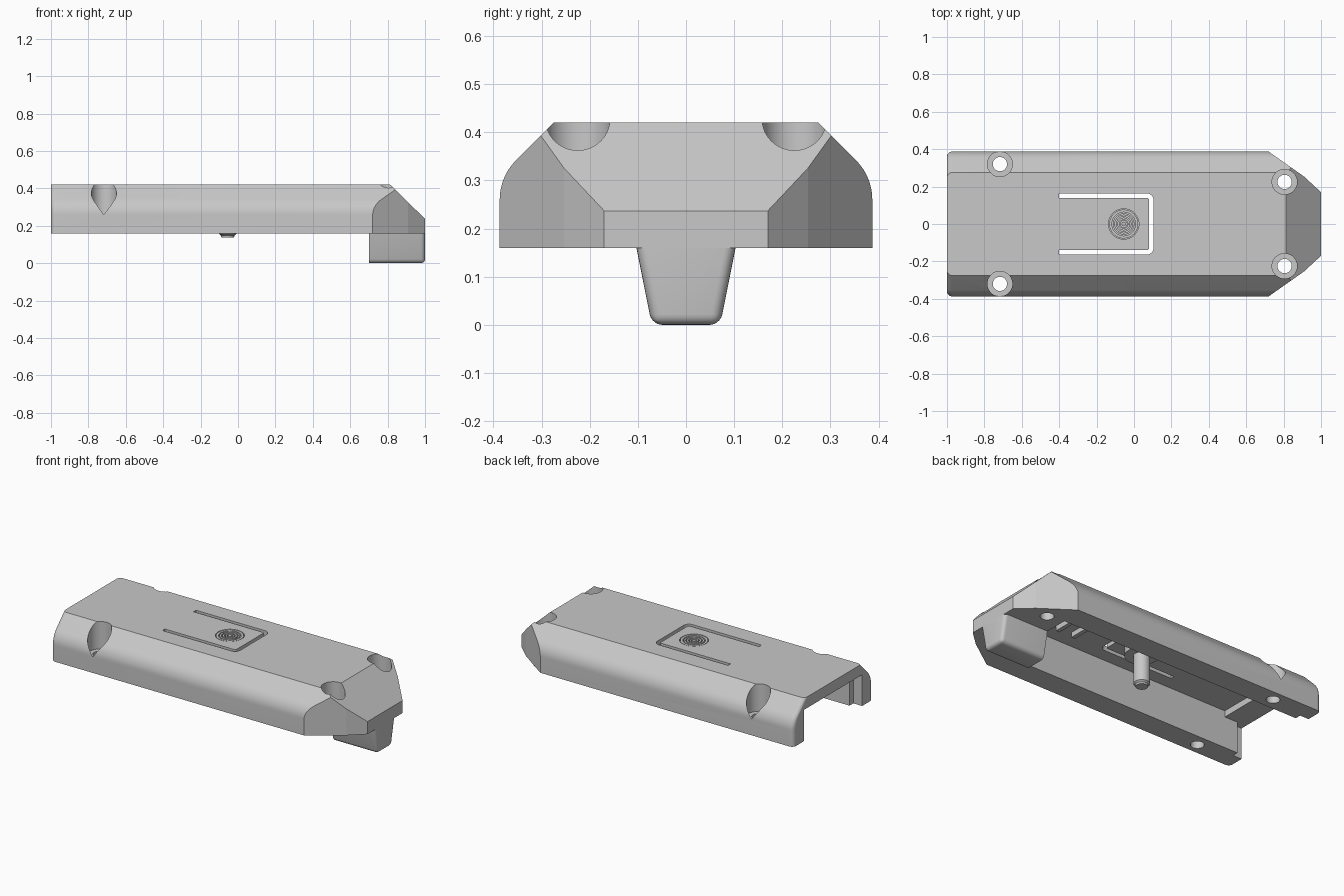
import bpy, bmesh, math
from mathutils import Vector

cube = bpy.data.objects.get("Cube")
if cube:
    bpy.data.objects.remove(cube, do_unlink=True)

grey = bpy.data.materials.new("mid grey plastic")
grey.use_nodes = True
COLOUR = (0.58, 0.58, 0.58, 1)
grey.diffuse_color = COLOUR
grey.node_tree.nodes["Principled BSDF"].inputs["Base Color"].default_value = COLOUR


def finish(name, bm):
    bmesh.ops.recalc_face_normals(bm, faces=bm.faces[:])
    mesh = bpy.data.meshes.new(name)
    bm.to_mesh(mesh)
    bm.free()
    mesh.materials.append(grey)
    obj = bpy.data.objects.new(name, mesh)
    bpy.context.collection.objects.link(obj)
    return obj


def loft(rings):
    """Skin a list of equal-length rings and cap both ends."""
    bm = bmesh.new()
    loops = [[bm.verts.new(p) for p in ring] for ring in rings]
    n = len(loops[0])
    for a, b in zip(loops, loops[1:]):
        for i in range(n):
            j = (i + 1) % n
            bm.faces.new((a[i], a[j], b[j], b[i]))
    bm.faces.new(loops[0])
    bm.faces.new(loops[-1])
    return bm


def box(name, x0, x1, y0, y1, z0, z1):
    ring = [(x0, y0), (x1, y0), (x1, y1), (x0, y1)]
    return finish(name, loft([[(x, y, z) for x, y in ring] for z in (z0, z1)]))


def lathe(name, x, y, profile, steps=64):
    """Revolve (radius, height) points about a vertical axis."""
    turn = [i * math.tau / steps for i in range(steps)]
    rings = [[(x + r * math.cos(t), y + r * math.sin(t), z) for t in turn] for r, z in profile]
    return finish(name, loft(rings))


def boolean(target, tool, mode="DIFFERENCE"):
    tool.hide_render = True
    mod = target.modifiers.new("cut", "BOOLEAN")
    mod.operation, mod.solver, mod.object = mode, "EXACT", tool
    bpy.context.view_layer.objects.active = target
    bpy.ops.object.modifier_apply(modifier=mod.name)
    bpy.data.objects.remove(tool, do_unlink=True)


def smooth(obj, degrees):
    bpy.ops.object.select_all(action="DESELECT")
    obj.select_set(True)
    bpy.context.view_layer.objects.active = obj
    bpy.ops.object.shade_smooth_by_angle(angle=math.radians(degrees))


# Shell: rounded shoulder section, left end corners rounded in plan
BASE, TOP = 0.16, 0.42
R = 0.116
half = [(0.387, BASE)]
for i in range(9):
    t = math.radians(45 * i / 8)
    half.append((0.387 - R * (1 - math.cos(t)), 0.26 + R * math.sin(t)))
half.append((0.275, TOP))


def section(x, inset):
    right = [(x, y - inset, z) for y, z in half]
    return right + [(x, -p[1], p[2]) for p in reversed(right)]


rad = 0.027
sections = []
for i in range(17):
    t = math.pi / 2 * i / 16
    sections.append(section(-1 + rad * (1 - math.cos(t)), rad * (1 - math.sin(t))))
sections.append(section(1, 0))
bm = loft(sections)

# Shell: faceted nose
cuts = [((1, 0, 0.237), (1, 0, 1.02))]
for s in (1, -1):
    cuts += [((0.72, 0.387 * s, 0), (0.134, 0.19 * s, 0)),
             ((1, 0.17 * s, 0), (0.083, 0.09 * s, 0))]
for co, no in cuts:
    bmesh.ops.bisect_plane(bm, geom=bm.verts[:] + bm.edges[:] + bm.faces[:], dist=1e-5,
                           plane_co=co, plane_no=Vector(no).normalized(), clear_outer=True)
    bmesh.ops.holes_fill(bm, edges=[e for e in bm.edges if e.is_boundary], sides=0)
shell = finish("shell", bm)

# Hollow underside: thick rails, a lip across the left end and a wider mouth
cavity = box("cavity", -0.85, 0.7, -0.246, 0.246, 0.1, 0.39)
boolean(cavity, box("under_lip", -0.96, -0.8, -0.246, 0.246, 0.1, 0.352), "UNION")
boolean(cavity, box("mouth", -1.1, -0.94, -0.283, 0.283, 0.1, 0.352), "UNION")
boolean(shell, cavity)

# Counterbored screw holes
for x, y in [(-0.717, 0.32), (0.805, 0.225)]:
    for s in (1, -1):
        bore = [(0.038, 0.1), (0.038, 0.25), (0.067, 0.25), (0.067, 0.5)]
        boolean(shell, lathe("screw_bore", x, y * s, bore))


# U-shaped slot around the flexible tab
def slot_outline(x1, y, r):
    pts = [(-0.4, -y)]
    for cx, cy, start in ((x1 - r, r - y, -90), (x1 - r, y - r, 0)):
        for i in range(7):
            t = math.radians(start + 15 * i)
            pts.append((cx + r * math.cos(t), cy + r * math.sin(t)))
    return pts + [(-0.4, y)]


outline = slot_outline(0.105, 0.163, 0.035) + slot_outline(0.081, 0.139, 0.012)[::-1]
slot = finish("slot", loft([[(x, y, z) for x, y in outline] for z in (0.3, 0.5)]))
boolean(shell, slot)

# Seat for the button
BX = -0.055
boolean(shell, lathe("button_seat", BX, 0, [(0.081, 0.3), (0.081, 0.5)]))
smooth(shell, 6.5)

# Button: ringed cap above, flange and stepped plunger below
cap = [(0.034, 0.138), (0.036, 0.148), (0.046, 0.156), (0.046, 0.33), (0.095, 0.33),
       (0.095, 0.391), (0.081, 0.391), (0.081, 0.404), (0.077, 0.404), (0.077, 0.419)]
for r in (0.06, 0.044, 0.028, 0.014):
    cap += [(r + 0.003, 0.419), (r + 0.003, 0.404), (r - 0.003, 0.404), (r - 0.003, 0.419)]
smooth(lathe("button", BX, 0, cap), 20)

# Stiffening ribs under the roof
for i, x in enumerate((0.31, 0.42)):
    box(f"roof_rib_{i + 1}", x, x + 0.025, -0.13, 0.13, 0.36, 0.395)

# Foot: tapered block with rounded lower edges
corners = [(0.103, BASE), (0.071, 0.0), (-0.071, 0.0), (-0.103, BASE)]
bm = loft([[(x, y, z) for y, z in corners] for x in (0.7, 1.0)])
rounded = [e for e in bm.edges
           if min(v.co.z for v in e.verts) < 0.1 and max(v.co.x for v in e.verts) > 0.9]
bmesh.ops.bevel(bm, geom=rounded, offset=0.022, segments=5, profile=0.5, affect="EDGES")
smooth(finish("foot", bm), 35)
